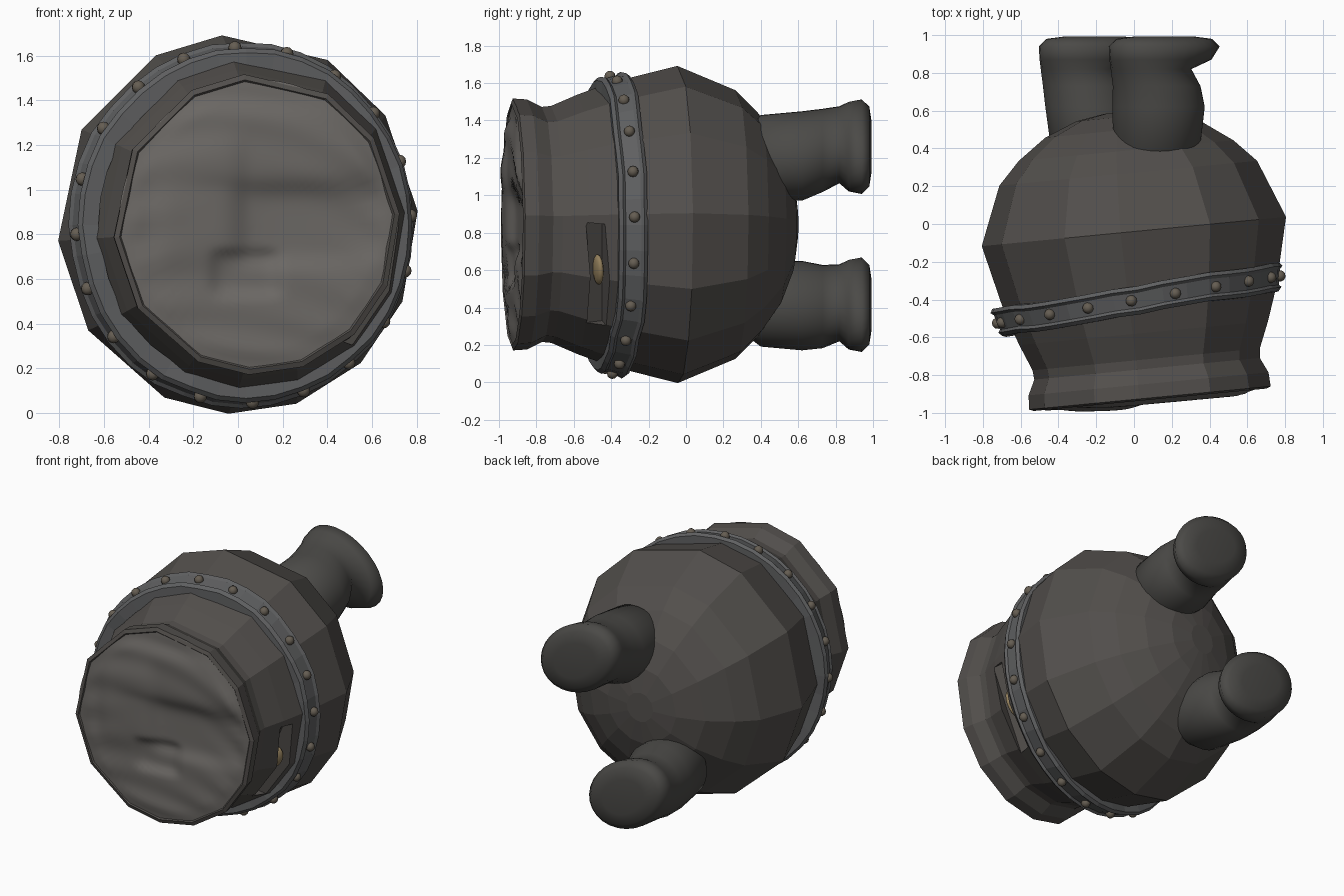
import bpy, bmesh, random
from math import sin, cos, pi, radians, exp
from mathutils import Matrix, Vector

if "Cube" in bpy.data.objects:
    bpy.data.objects.remove(bpy.data.objects["Cube"])

random.seed(4)


def mat(name, c):
    m = bpy.data.materials.new(name)
    m.diffuse_color = (*c, 1)
    m.use_nodes = True
    m.node_tree.nodes["Principled BSDF"].inputs["Base Color"].default_value = m.diffuse_color
    return m


WOOD = mat("dark_wood", (0.085, 0.078, 0.072))
DARK = mat("leg_dark", (0.07, 0.068, 0.063))
FACE = mat("front_grey", (0.15, 0.14, 0.13))
IRON = mat("iron", (0.115, 0.117, 0.12))
BRASS = mat("brass", (0.13, 0.11, 0.085))
GOLD = mat("gold", (0.30, 0.22, 0.11))


def finish(bm, name, material, smooth=False, matrix=None):
    bmesh.ops.recalc_face_normals(bm, faces=bm.faces)
    me = bpy.data.meshes.new(name)
    bm.to_mesh(me)
    bm.free()
    me.materials.append(material)
    for p in me.polygons:
        p.use_smooth = smooth
    ob = bpy.data.objects.new(name, me)
    bpy.context.collection.objects.link(ob)
    if matrix:
        ob.matrix_world = matrix
    return ob


def loft(name, rings, material, closed=False, smooth=False, matrix=None):
    """Skin a list of point rings, capping the ends or joining them up."""
    bm = bmesh.new()
    loops = [[bm.verts.new(p) for p in ring] for ring in rings]
    pairs = list(zip(loops, loops[1:]))
    if closed:
        pairs.append((loops[-1], loops[0]))
    else:
        bm.faces.new(loops[0])
        bm.faces.new(loops[-1])
    n = len(loops[0])
    for a, b in pairs:
        for i in range(n):
            j = (i + 1) % n
            bm.faces.new((a[i], a[j], b[j], b[i]))
    return finish(bm, name, material, smooth, matrix)


def ring_at(y, r, degrees, sx=0.955):
    return [(sx * r * cos(radians(a)), y, r * sin(radians(a))) for a in degrees]


def even(n, start=0.0):
    return [start + 360 * i / n for i in range(n)]


# Barrel body of uneven flat staves lying along y, turned slightly
BODY = Matrix.Translation((-0.005, 0, 0.845)) @ Matrix.Rotation(radians(5.5), 4, 'Z')
staves = [4, 35, 60, 95, 117, 150, 185, 214, 246, 267, 289, 313, 336]
profile = [(-0.86, 0.3), (-0.88, 0.6), (-0.935, 0.65), (-0.925, 0.675), (-0.85, 0.67),
           (-0.77, 0.63), (-0.72, 0.635), (-0.58, 0.695), (-0.40, 0.76), (-0.04, 0.85),
           (0.27, 0.72), (0.39, 0.60), (0.50, 0.44), (0.57, 0.26), (0.595, 0.1)]
body = loft("barrel_body", [ring_at(y, r, staves) for y, r in profile], WOOD, matrix=BODY)

# Slot cut in the right side, with a gold latch inside
SLOT = Matrix.Translation((0.65, -0.465, 0.56)) @ Matrix.Rotation(radians(23), 4, 'Y') \
    @ Matrix.Rotation(radians(18), 4, 'Z')
bm = bmesh.new()
bmesh.ops.create_cube(bm, size=1, matrix=Matrix.Diagonal((0.17, 0.09, 0.58, 1)))
cutter = finish(bm, "slot_cutter", WOOD, matrix=SLOT)
cutter.hide_render = True
cutter.display_type = 'WIRE'
cut = body.modifiers.new("slot", 'BOOLEAN')
cut.operation = 'DIFFERENCE'
cut.solver = 'EXACT'
cut.object = cutter

bm = bmesh.new()
bmesh.ops.create_uvsphere(bm, u_segments=12, v_segments=8, radius=1,
                          matrix=Matrix.Translation((-0.06, 0.015, 0.02))
                          @ Matrix.Diagonal((0.06, 0.025, 0.085, 1)))
finish(bm, "slot_latch", GOLD, True, SLOT)


# Uneven front panel in relief
def relief(x, z):
    bump = lambda cx, cz, w, h: exp(-((x - cx) / w) ** 6 - ((z - cz) / h) ** 6)
    ripple = 0.006 * sin(30 * (z + 0.45 * x * x) + 6 * x)
    outer = max(0.0, min(1.0, (x * x + z * z) * 4 - 0.2))
    return (0.02 * bump(-0.26, 0.12, 0.19, 0.29) + 0.02 * bump(0.15, 0.36, 0.48, 0.17)
            - 0.03 * bump(0.24, -0.01, 0.34, 0.17) - 0.03 * bump(-0.05, -0.22, 0.15, 0.10)
            + ripple * outer)


bm = bmesh.new()
RINGS, SEG = 28, 72
centre = bm.verts.new((0, -0.935 - relief(0, 0), 0))
prev = None
for k in range(1, RINGS + 1):
    r = 0.65 * k / RINGS
    fade = min(1.0, (0.65 - r) / 0.08)
    ring = [bm.verts.new((x, -0.925 - 0.01 * fade - fade * relief(x, z), z))
            for x, _, z in ring_at(0, r, even(SEG))]
    for i in range(SEG):
        j = (i + 1) % SEG
        bm.faces.new((prev[i], prev[j], ring[j], ring[i]) if prev
                     else (centre, ring[j], ring[i]))
    prev = ring
finish(bm, "front_panel", FACE, True, BODY)

# Iron band, set more askew than the body, with a slightly beaten outline
BAND = Matrix.Translation((0.025, -0.40, 0.842)) @ Matrix.Rotation(radians(9.5), 4, 'Z')
section = [(-0.075, 0.70), (-0.075, 0.775), (-0.055, 0.795), (-0.04, 0.783), (0.04, 0.803),
           (0.055, 0.82), (0.075, 0.805), (0.075, 0.70)]
wobble = [random.uniform(-0.007, 0.007) for _ in range(36)]
rings = [[(x * (1 + w), y + w, z * (1 + w))
          for (x, y, z), w in zip(ring_at(y, r, even(36)), wobble)] for y, r in section]
loft("iron_band", rings, IRON, closed=True, matrix=BAND)

# Rivets around the band
bm = bmesh.new()
for p in ring_at(0, 0.795, even(20, 3)):
    bmesh.ops.create_uvsphere(bm, u_segments=10, v_segments=6, radius=0.03,
                              matrix=Matrix.Translation(p))
finish(bm, "band_rivets", BRASS, True, BAND)

# Two stubby legs pointing backwards: y, centre x, centre z, long and short half-width
leg = [(0.26, 0.08, 1.13, 0.14, 0.14), (0.40, 0.12, 1.205, 0.235, 0.22),
       (0.62, 0.13, 1.21, 0.25, 0.235), (0.73, 0.12, 1.24, 0.24, 0.215),
       (0.82, 0.09, 1.27, 0.22, 0.20), (0.87, 0.14, 1.26, 0.29, 0.215),
       (0.94, 0.16, 1.26, 0.32, 0.22), (0.98, 0.16, 1.26, 0.28, 0.18),
       (0.993, 0.16, 1.26, 0.17, 0.11)]
tilt = Matrix.Rotation(radians(33), 4, 'Y')     # toe points right and down
lower_shift = [(0.12, 0.15), (0.04, 0.055), (0.015, 0.045), (0, 0.01)]
for name, dx, dz in (("upper_leg", 0, 0), ("lower_leg", -0.37, -0.845)):
    rings = []
    for k, (y, cx, cz, a, b) in enumerate(leg):
        sx, sz = lower_shift[k] if dx and k < 4 else (0, 0)
        c = Vector((cx + dx + sx, y, cz + dz + sz))
        rings.append([c + tilt @ Vector((a * cos(t), 0, b * sin(t)))
                      for t in (2 * pi * i / 28 for i in range(28))])
    loft(name, rings, DARK, smooth=True)
